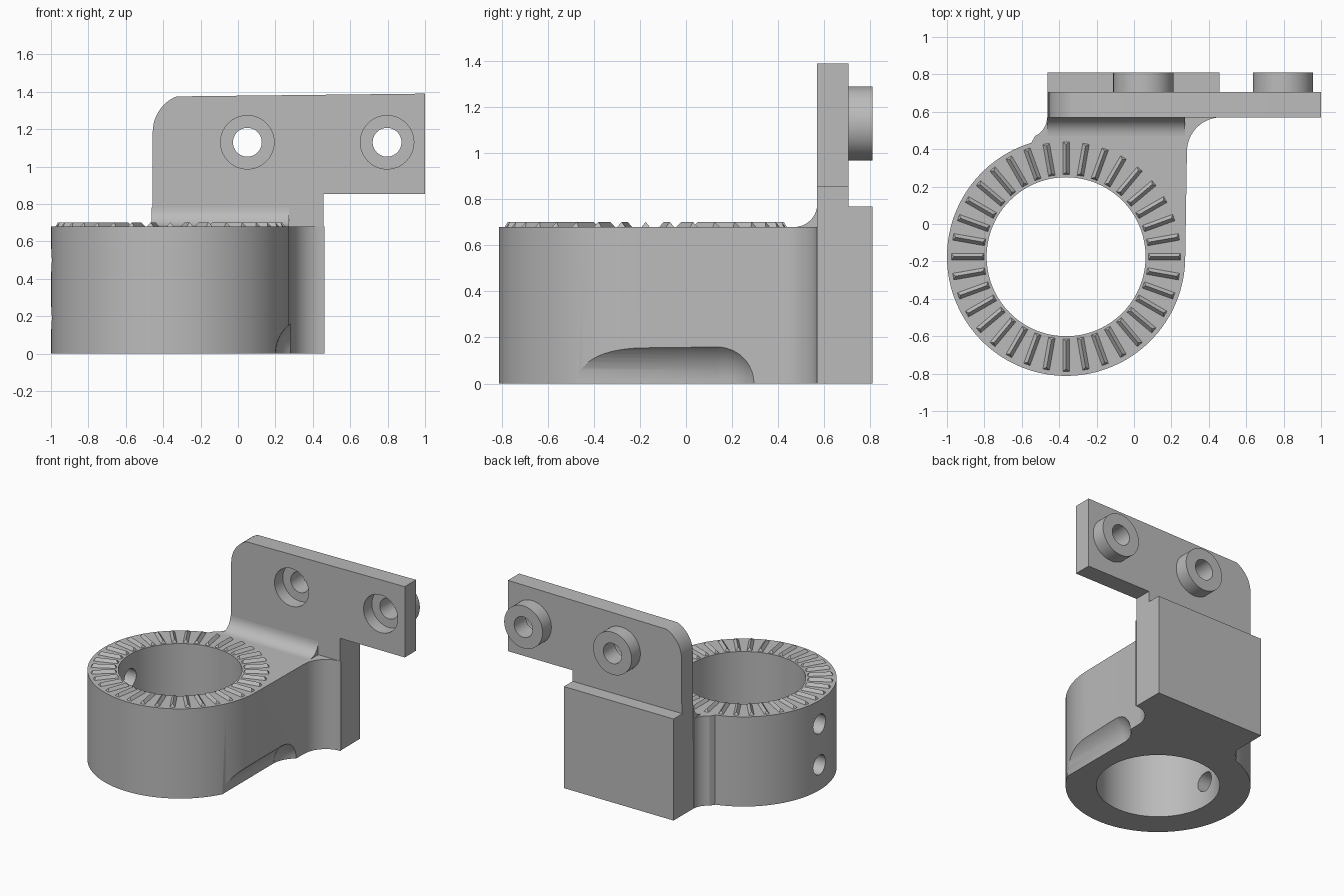
import bpy, bmesh
from math import cos, sin, pi, radians
from mathutils import Matrix, Vector

if "Cube" in bpy.data.objects:
    bpy.data.objects.remove(bpy.data.objects["Cube"])

grey = bpy.data.materials.new("plain grey")
grey.use_nodes = True
COLOUR = (0.5, 0.5, 0.5, 1)
grey.diffuse_color = COLOUR
grey.node_tree.nodes["Principled BSDF"].inputs["Base Color"].default_value = COLOUR

CX, CY = -0.363, -0.175          # clamp ring centre
R_OUT, R_IN, TOP = 0.637, 0.425, 0.68
BACK = 0.57                      # front face of the plate


def add_object(name, bm):
    bmesh.ops.recalc_face_normals(bm, faces=bm.faces)
    mesh = bpy.data.meshes.new(name)
    bm.to_mesh(mesh)
    bm.free()
    mesh.materials.append(grey)
    ob = bpy.data.objects.new(name, mesh)
    bpy.context.collection.objects.link(ob)
    return ob


def prism(name, points, offset):
    """Extrude a closed outline of 3D points along an offset."""
    bm = bmesh.new()
    face = bm.faces.new([bm.verts.new(p) for p in points])
    made = bmesh.ops.extrude_face_region(bm, geom=[face])["geom"]
    moved = [g for g in made if isinstance(g, bmesh.types.BMVert)]
    bmesh.ops.translate(bm, verts=moved, vec=Vector(offset))
    bm.faces.ensure_lookup_table()
    return add_object(name, bm)


def cylinder(name, centre, radius, depth, axis, segments=64):
    turn = {"X": Matrix.Rotation(pi / 2, 4, "Y"),
            "Y": Matrix.Rotation(pi / 2, 4, "X"), "Z": Matrix()}[axis]
    bm = bmesh.new()
    bmesh.ops.create_cone(bm, cap_ends=True, segments=segments, radius1=radius,
                          radius2=radius, depth=depth,
                          matrix=Matrix.Translation(centre) @ turn)
    return add_object(name, bm)


def cut(target, cutter):
    mod = target.modifiers.new("cut", "BOOLEAN")
    mod.operation, mod.solver, mod.object = "DIFFERENCE", "EXACT", cutter
    bpy.context.view_layer.objects.active = target
    bpy.ops.object.modifier_apply(modifier=mod.name)
    bpy.data.objects.remove(cutter)


def arc(cx, cy, rx, ry, start, end, steps):
    angles = [radians(start + (end - start) * i / steps) for i in range(steps + 1)]
    return [(cx + rx * cos(a), cy + ry * sin(a)) for a in angles]


# Clamp ring with a straight right side and flared neck
outline = arc(CX, CY, R_OUT, R_OUT, 0, -253, 90)
outline += arc(-0.575, BACK, 0.11, 0.11, -65, 0, 8)
outline += arc(0.463, 0.385, 0.18, 0.185, 90, 180, 12)
ring = prism("clamp_ring", [(x, y, 0) for x, y in outline], (0, 0, TOP))
cut(ring, cylinder("bore_cutter", (CX, CY, TOP / 2), R_IN, 2, "Z", 96))

# Two set-screw holes on the outer side of the ring
for z in (0.19, 0.50):
    cut(ring, cylinder("screw_cutter", (-0.9, CY, z), 0.073, 0.5, "X", 32))

# Scooped relief under the straight side, with a rounded end
cut(ring, cylinder("scoop_cutter", (0.40, -0.43, 0), 0.2, 1.14, "Y"))
bm = bmesh.new()
bmesh.ops.create_uvsphere(bm, u_segments=48, v_segments=24, radius=0.1995,
                          matrix=Matrix.Translation((0.40, 0.135, 0)))
cut(ring, add_object("scoop_end_cutter", bm))

# Radial grip teeth: hipped ridges around the ring's top
bm = bmesh.new()
HALF, PEAK, COUNT = 0.021, 0.702, 36
for i in range(COUNT):
    place = Matrix.Translation((CX, CY, 0)) @ Matrix.Rotation(2 * pi * i / COUNT, 4, "Z")
    inner, outer, low = 0.437, 0.615, TOP - 0.004
    a, b, c, d, e, f = [bm.verts.new(place @ Vector(p)) for p in (
        (inner, -HALF, low), (outer, -HALF, low), (outer, HALF, low),
        (inner, HALF, low), (inner + 0.015, 0, PEAK), (outer - 0.015, 0, PEAK))]
    for loop in ((a, b, f, e), (c, d, e, f), (b, c, f), (d, a, e), (d, c, b, a)):
        bm.faces.new(loop)
add_object("grip_teeth", bm)

# Mounting plate with one rounded upper corner and a side arm
profile = [(-0.463, 0), (0.457, 0), (0.457, 0.853), (1, 0.853), (1, 1.39)]
profile += arc(-0.253, 1.185, 0.203, 0.205, 112, 180, 12)
plate = prism("mounting_plate", [(x, BACK, z) for x, z in profile], (0, 0.135, 0))

# Thick lower block behind the plate
block = [(-0.463, 0.705), (0.457, 0.705), (0.457, 0.81), (-0.463, 0.81)]
prism("back_block", [(x, y, 0) for x, y in block], (0, 0, 0.77))

# Concave fillet between ring top and plate
cove = [(BACK, TOP - 0.002)] + arc(BACK - 0.1, TOP + 0.1, 0.1, 0.1, -90, 0, 10)
fillet = prism("top_fillet", [(-0.463, y, z) for y, z in cove], (0.737, 0, 0))

# Counterbored bosses
bosses = []
for side, x in (("inner", 0.05), ("outer", 0.797)):
    boss = cylinder(side + "_boss", (x, 0.7575, 1.13), 0.161, 0.105, "Y")
    cut(boss, cylinder("hole_cutter", (x, 0.7, 1.13), 0.077, 1, "Y"))
    cut(plate, cylinder("hole_cutter", (x, 0.7, 1.13), 0.077, 1, "Y"))
    cut(plate, cylinder("counterbore_cutter", (x, BACK, 1.13), 0.143, 0.2, "Y"))
    bosses.append(boss)

# Smooth the round surfaces and keep the edges sharp
bpy.ops.object.select_all(action="DESELECT")
for ob in [ring, plate, fillet] + bosses:
    ob.select_set(True)
    bpy.context.view_layer.objects.active = ob
bpy.ops.object.shade_smooth_by_angle(angle=radians(30))
